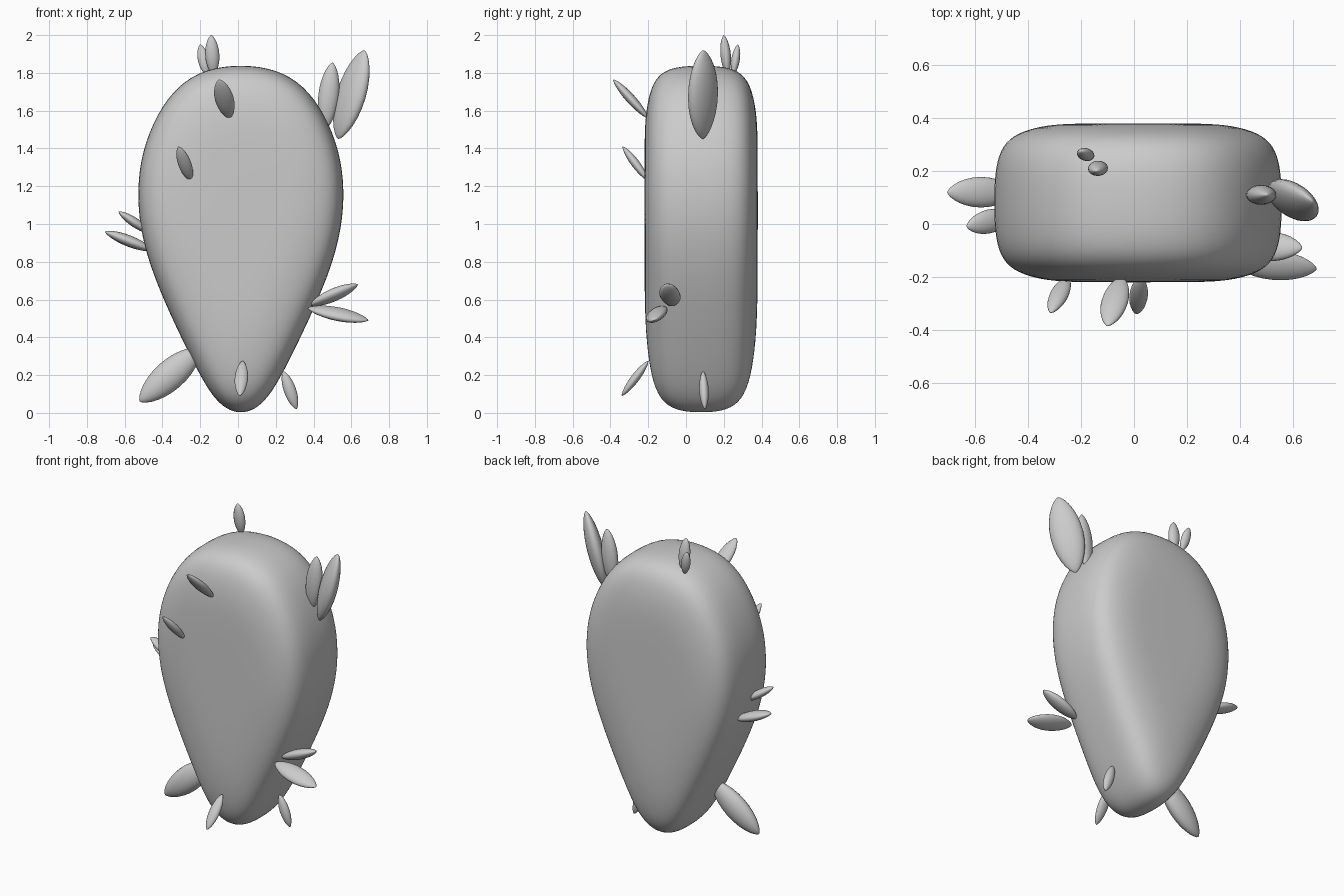
import bpy, bmesh, math
from mathutils import Vector, Matrix

cube = bpy.data.objects.get("Cube")
if cube:
    bpy.data.objects.remove(cube, do_unlink=True)

grey = bpy.data.materials.new("plain_grey")
grey.use_nodes = True
COLOUR = (0.6, 0.6, 0.6, 1)
grey.diffuse_color = COLOUR
grey.node_tree.nodes["Principled BSDF"].inputs["Base Color"].default_value = COLOUR


def finish(bm, name):
    bmesh.ops.recalc_face_normals(bm, faces=bm.faces)
    mesh = bpy.data.meshes.new(name)
    bm.to_mesh(mesh)
    bm.free()
    mesh.materials.append(grey)
    for p in mesh.polygons:
        p.use_smooth = True
    obj = bpy.data.objects.new(name, mesh)
    bpy.context.collection.objects.link(obj)
    return obj


# Body: egg outline, narrow end down, lofted front to back with rounded rims
half = [(0, 1.847), (.19, 1.822), (.335, 1.735), (.445, 1.585), (.525, 1.385),
        (.55, 1.18), (.535, .98), (.483, .78), (.397, .57), (.303, .37),
        (.213, .19), (.145, .08), (.075, .015), (0, -.005)]
outline = half + [(-x, z) for x, z in half[-2:0:-1]]
rim = [(.3, .3), (.298, .55), (.284, .72), (.255, .87), (.2, .96), (.11, .995)]
rings = [(-d, s) for d, s in rim] + [(0, 1)] + [(d, s) for d, s in reversed(rim)]
CX, CY, CZ = .015, .08, 1.15

bm = bmesh.new()
loops = [[bm.verts.new((CX + x * s, CY + d, CZ + (z - CZ) * s)) for x, z in outline]
         for d, s in rings]
n = len(outline)
for a, b in zip(loops, loops[1:]):
    for i in range(n):
        j = (i + 1) % n
        bm.faces.new((a[i], a[j], b[j], b[i]))
bm.faces.new(loops[0])
bm.faces.new(loops[-1])
body = finish(bm, "body")
sub = body.modifiers.new("smooth", 'SUBSURF')
sub.levels = sub.render_levels = 2


# Leaves: pointed flattened pods from base to tip
def leaf(name, base, tip, across, width, thick):
    base, tip = Vector(base), Vector(tip)
    along = tip - base
    axis = along.normalized()
    side = Vector(across)
    side = (side - axis * side.dot(axis)).normalized()
    normal = axis.cross(side)
    bm = bmesh.new()
    bmesh.ops.create_uvsphere(bm, u_segments=20, v_segments=14, radius=1)
    for v in bm.verts:
        x, y, z = v.co
        pinch = max(math.hypot(x, y), 1e-6) ** .35
        v.co = ((base + tip) / 2 + along * z / 2
                + side * (x * pinch * width / 2) + normal * (y * pinch * thick / 2))
    return finish(bm, name)


X, Y = (1, 0, 0), (0, 1, 0)
leaf("upper_left_large_leaf", (.53, .09, 1.45), (.67, .09, 1.92), (1, -1, 0), .20, .10)
leaf("upper_left_small_leaf", (.46, .11, 1.5), (.5, .11, 1.855), X, .11, .075)
leaf("top_front_leaf", (-.13, .22, 1.79), (-.142, .2, 2.0), X, .075, .055)
leaf("top_back_leaf", (-.165, .25, 1.79), (-.2, .275, 1.95), X, .06, .045)
leaf("front_high_leaf", (-.045, -.2, 1.56), (-.1, -.385, 1.765), X, .1, .05)
leaf("front_middle_leaf", (-.25, -.2, 1.23), (-.315, -.335, 1.41), X, .07, .045)
leaf("front_low_leaf", (.025, -.2, .275), (.01, -.34, .09), X, .07, .045)
leaf("lower_left_leaf", (.24, .09, .22), (.31, .1, .02), X, .065, .05)
leaf("lower_right_leaf", (-.2, .01, .34), (-.52, -.02, .06), (1, 0, -1), .16, .11)
leaf("right_long_leaf", (-.45, .12, .86), (-.705, .12, .96), Y, .115, .06)
leaf("right_short_leaf", (-.46, .03, .95), (-.632, -.01, 1.065), Y, .09, .05)
leaf("left_long_leaf", (.37, -.14, .555), (.69, -.17, .49), (0, .9, .4), .12, .06)
leaf("left_short_leaf", (.38, -.08, .57), (.635, -.09, .68), (0, .9, -.25), .115, .065)
